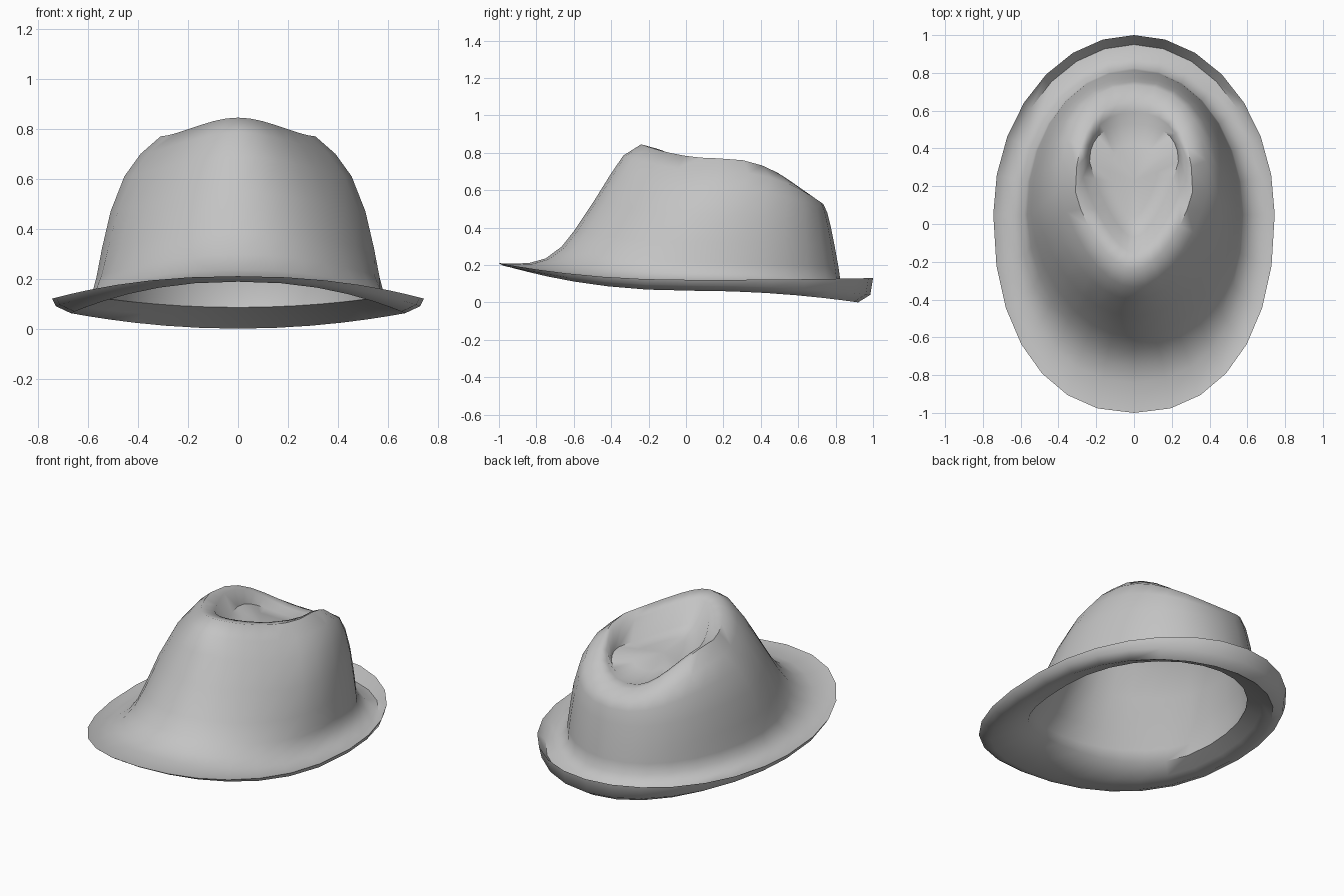
import bpy
import bmesh
from math import sin, cos, pi, radians, copysign

cube = bpy.data.objects.get("Cube")
if cube:
    bpy.data.objects.remove(cube, do_unlink=True)

SEGMENTS = 28
WALL = 0.03

# Each ring: front y, back y, half width, y of widest point, z at front, side, back
RIM = (-1, 1, .745, .05, .21, .12, .13)
UNDERSIDE = [
    (-.66, .765, .53, .04, .235, .12, .085),
    (-.82, .85, .61, .04, .195, .085, .045),
    (-.94, .92, .67, .05, .188, .062, .0),
    (-.98, .985, .73, .05, .197, .09, .04),
]
BRIM_TOP = [
    (-.96, .95, .7, .05, .207, .1, .05),
    (-.84, .88, .63, .05, .21, .118, .065),
]
CROWN_WALL = [
    (-.75, .825, .58, .05, .235, .155, .12),
    (-.665, .815, .566, .05, .298, .21, .19),
    (-.6, .795, .545, .05, .38, .32, .3),
    (-.49, .775, .51, .08, .545, .47, .4),
    (-.4, .755, .455, .13, .69, .61, .48),
    (-.335, .735, .39, .18, .785, .7, .525),
]
RIDGE = (-.24, .65, .31, .17, .845, .77, .57)
DENT = [
    (-.15, .59, .27, .25, .82, .745, .575),
    (-.07, .53, .235, .33, .69, .64, .56),
    (.04, .42, .13, .28, .645, .635, .59),
]


def offset(ring, inward):
    """Ring for the inside of the wall, moved sideways and down."""
    front, back, width, middle, *heights = ring
    drop = WALL * (0.6 if inward > 0 else 1)
    return (front + inward, back - inward, width - inward, middle,
            *(z - drop for z in heights))


def add_ring(bm, ring, pinch):
    """Loop with blended height; pinch narrows the front and fills the back."""
    front, back, width, middle, z_front, z_side, z_back = ring
    loop = []
    for i in range(SEGMENTS):
        a = 2 * pi * i / SEGMENTS
        s, c = sin(a), cos(a)
        if c > 0:
            reach, z_end, power = front - middle, z_front, min(1, 0.9 + pinch)
        else:
            reach, z_end, power = back - middle, z_back, max(0.85, 1 - 0.6 * pinch)
        x = width * copysign(abs(s) ** power, s) * (1 - pinch * max(c, 0))
        y = middle + reach * abs(c) ** power
        loop.append(bm.verts.new((x, y, z_side + (z_end - z_side) * c * c)))
    return loop


def bridge(bm, lower, upper):
    for i in range(SEGMENTS):
        j = (i + 1) % SEGMENTS
        bm.faces.new((lower[i], lower[j], upper[j], upper[i]))


def cap(bm, loop, height):
    """Close a loop with a fan of triangles around one point."""
    centre = bm.verts.new((0, 0.23, height))
    for i in range(SEGMENTS):
        bm.faces.new((loop[i], loop[(i + 1) % SEGMENTS], centre))


# The crown pinches towards the front as it rises
walls = [(r, 0.05 * i) for i, r in enumerate(CROWN_WALL)]
dent = [(r, 0.4) for r in DENT]

# One continuous shell: lining, brim underside, rim, brim top, crown, dent
shell = [(offset(r, -WALL), t) for r, t in reversed(dent)]
shell += [(offset(RIDGE, 0), 0.3)]
shell += [(offset(r, WALL), t) for r, t in reversed(walls[1:])]
shell += [(r, 0) for r in UNDERSIDE + [RIM] + BRIM_TOP]
shell += walls + [(RIDGE, 0.3)] + dent

bm = bmesh.new()
loops = [add_ring(bm, ring, pinch) for ring, pinch in shell]
for lower, upper in zip(loops, loops[1:]):
    bridge(bm, lower, upper)
cap(bm, loops[0], 0.63 - WALL)
cap(bm, loops[-1], 0.63)
bmesh.ops.recalc_face_normals(bm, faces=bm.faces)

mesh = bpy.data.meshes.new("hat")
bm.to_mesh(mesh)
bm.free()
hat = bpy.data.objects.new("hat", mesh)
bpy.context.collection.objects.link(hat)

# Grey felt
felt = bpy.data.materials.new("grey_felt")
felt.use_nodes = True
colour = (0.55, 0.55, 0.55, 1)
felt.diffuse_color = colour
felt.node_tree.nodes["Principled BSDF"].inputs["Base Color"].default_value = colour
mesh.materials.append(felt)

# Soft shading with crisp rim and opening
bpy.ops.object.select_all(action="DESELECT")
hat.select_set(True)
bpy.context.view_layer.objects.active = hat
bpy.ops.object.shade_smooth_by_angle(angle=radians(55))
